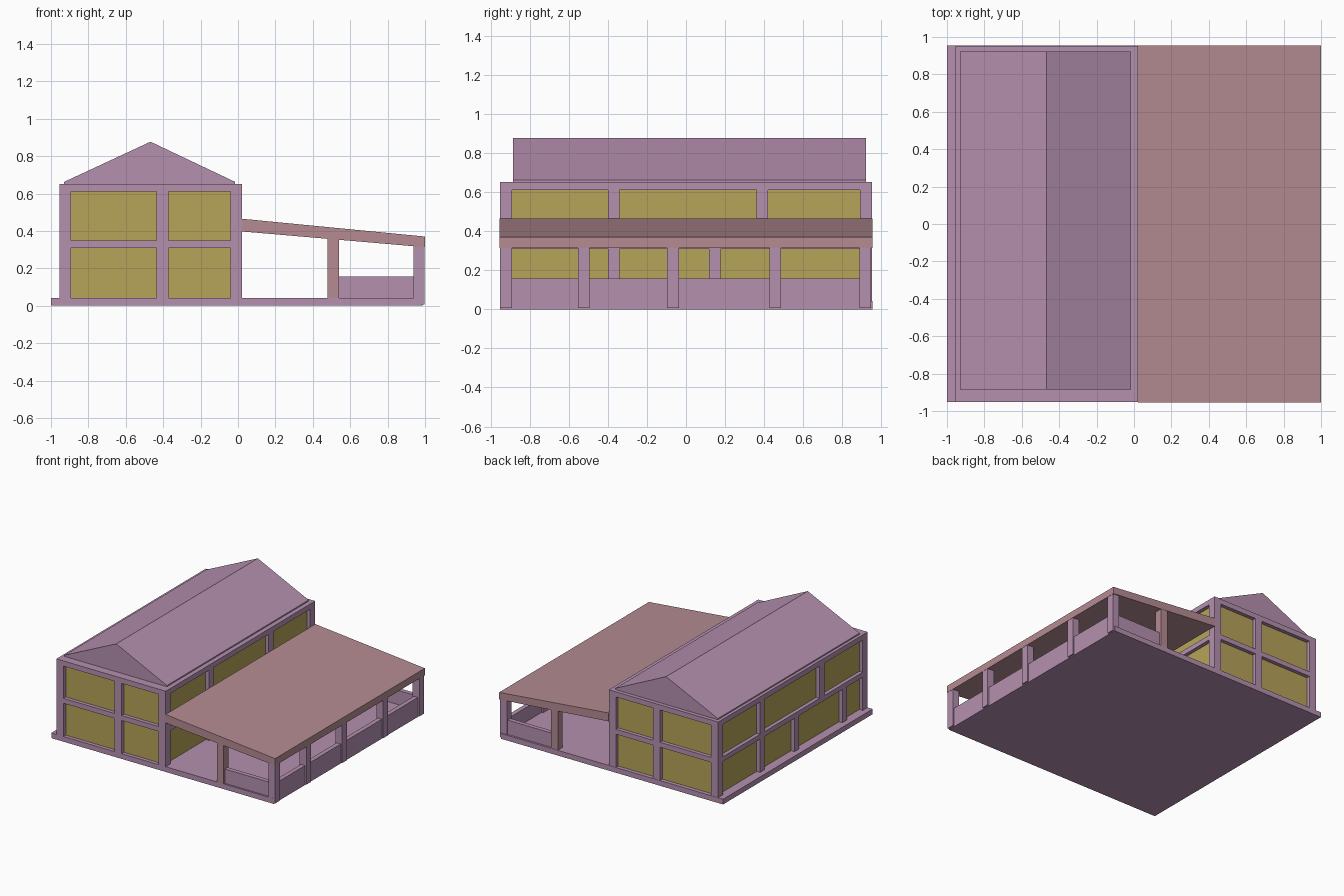
import bpy

if "Cube" in bpy.data.objects:
    bpy.data.objects.remove(bpy.data.objects["Cube"])


def material(name, rgb):
    m = bpy.data.materials.new(name)
    m.diffuse_color = (*rgb, 1)
    m.use_nodes = True
    m.node_tree.nodes["Principled BSDF"].inputs["Base Color"].default_value = m.diffuse_color
    return m


MAUVE = material("mauve", (0.46, 0.28, 0.43))
ROSE = material("rose", (0.46, 0.26, 0.29))
OCHRE = material("ochre", (0.47, 0.37, 0.10))


def mesh(name, verts, faces, mat):
    me = bpy.data.meshes.new(name)
    me.from_pydata(verts, [], faces)
    me.materials.append(mat)
    ob = bpy.data.objects.new(name, me)
    bpy.context.collection.objects.link(ob)
    return ob


def prism(name, profile, y0, y1, mat):
    """Extrude a counter-clockwise x/z profile (seen from the front) along y."""
    n = len(profile)
    verts = [(x, y, z) for y in (y0, y1) for x, z in profile]
    faces = [tuple(range(n)), tuple(range(2 * n - 1, n - 1, -1))]
    faces += [(i, i + n, (i + 1) % n + n, (i + 1) % n) for i in range(n)]
    return mesh(name, verts, faces, mat)


def box(name, x, y, z, mat=MAUVE):
    return prism(name, [(x[0], z[0]), (x[1], z[0]), (x[1], z[1]), (x[0], z[1])],
                 y[0], y[1], mat)


L, R = -0.955, 0.022      # house side walls
F, B = -0.953, 0.953      # front and back
T = 0.063                 # post width
FLOOR, TOP = 0.042, 0.652
LOWER, UPPER = (FLOOR, 0.31), (0.35, 0.61)

# Floor slab
box("floor_slab", (-1, 0.985), (F, 0.955), (0, FLOOR))

# Window volume set back behind the frame
box("window_panels", (L + 0.03, R - 0.03), (F + 0.03, B - 0.03), (FLOOR, 0.63), OCHRE)

# Corner posts
for x in (L, R - T):
    for y in (F, B - T):
        box("corner_post", (x, x + T), (y, y + T), (FLOOR, 0.61))

# Middle beams between the storeys
for y in (F, B - T):
    box("middle_beam", (L + T, R - T), (y, y + T), (0.31, 0.35))
for x in (L, R - T):
    box("side_middle_beam", (x, x + T), (F + T, B - T), (0.31, 0.35))

# Top beam and ceiling in one slab
box("ceiling_slab", (L, R), (F, B), (0.61, TOP))

# Posts dividing the end windows
for y in (F, B - T):
    for z in (LOWER, UPPER):
        box("end_window_post", (-0.435, -0.372), (y, y + T), z)

# Posts dividing the side windows
side_posts = [(R - T, LOWER, (-0.37, 0.147)), (R - T, UPPER, (-0.37, 0.39)),
              (L, LOWER, (-0.66, -0.05, 0.39)), (L, UPPER, (-0.37, 0.39))]
for x, z, centres in side_posts:
    for c in centres:
        box("side_window_post", (x, x + T), (c - 0.03, c + 0.03), z)

# Gabled roof
prism("gable_roof", [(-0.93, TOP), (-0.015, TOP), (-0.015, 0.662),
                     (-0.468, 0.877), (-0.93, 0.662)], -0.885, 0.922, MAUVE)

# Sloping porch roof
prism("porch_roof", [(R, 0.397), (1, 0.313), (1, 0.37), (R, 0.465)], -0.955, 0.955, ROSE)

# Outer porch posts
for c in (-0.922, -0.523, -0.067, 0.457, 0.917):
    box("porch_post", (0.937, 0.998), (c - 0.03, c + 0.03), (0.006, 0.33))

# Porch posts at the front and back
for y in (F, B - T):
    box("porch_end_post", (0.478, 0.54), (y, y + T), (FLOOR, 0.37), ROSE)

# Low walls around the porch
box("porch_low_wall", (0.95, 0.986), (F + 0.02, B - 0.02), (0, 0.157))
for y in (F + 0.014, B - 0.05):
    box("porch_end_wall", (0.54, 0.95), (y, y + 0.036), (FLOOR, 0.157))
